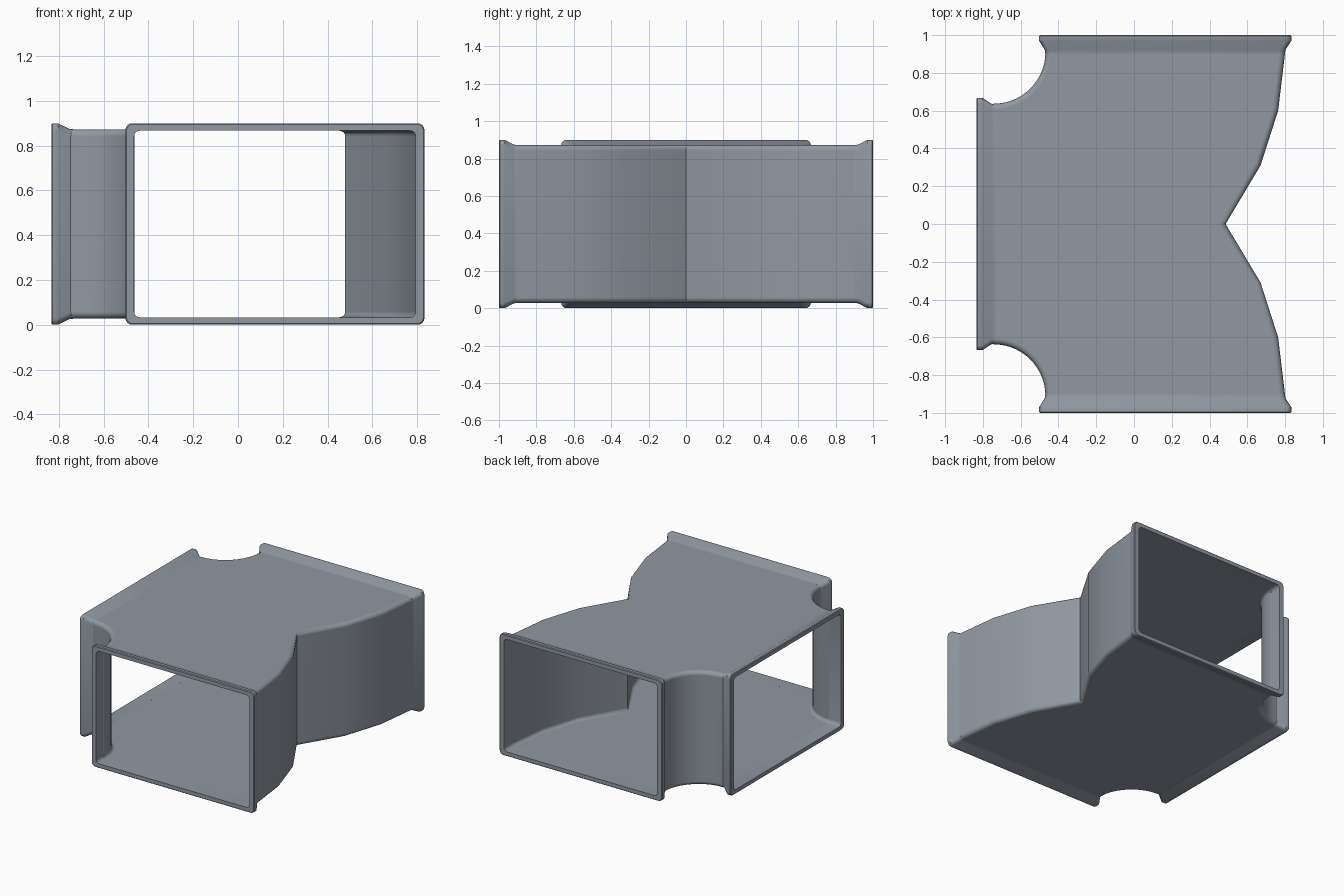
import bpy, bmesh, math
from mathutils import Vector, Matrix

if "Cube" in bpy.data.objects:
    bpy.data.objects.remove(bpy.data.objects["Cube"])

H, MID = 0.9, 0.45          # overall height and mid height
BW, BH = 0.635, 0.423       # half size of the duct body at each mouth
FW, FH = 0.668, 0.45        # half size of the flange
THICK, R = 0.006, 0.03

# Blue-grey sheet metal
metal = bpy.data.materials.new("blue_grey_metal")
metal.diffuse_color = (0.28, 0.315, 0.36, 1)
metal.use_nodes = True
metal.node_tree.nodes["Principled BSDF"].inputs["Base Color"].default_value = metal.diffuse_color


def finish(name, bm):
    mesh = bpy.data.meshes.new(name)
    bm.to_mesh(mesh)
    bm.free()
    mesh.materials.append(metal)
    ob = bpy.data.objects.new(name, mesh)
    bpy.context.collection.objects.link(ob)
    bpy.ops.object.select_all(action='DESELECT')
    ob.select_set(True)
    bpy.context.view_layer.objects.active = ob
    bpy.ops.object.shade_smooth_by_angle(angle=math.radians(35))
    return ob


def rounded_rect(hw, hh, r, n=4):
    pts = []
    for k, (sx, sy) in enumerate([(1, 1), (-1, 1), (-1, -1), (1, -1)]):
        for i in range(n + 1):
            a = math.pi / 2 * (k + i / n)
            pts.append((sx * (hw - r) + r * math.cos(a), sy * (hh - r) + r * math.sin(a)))
    return pts


def offset(poly, mouths, d):
    """Move every wall inwards by d, keeping the mouth edges in place."""
    out, n = [], len(poly)
    for i in range(n):
        p0, p, p1 = poly[i - 1], poly[i], poly[(i + 1) % n]
        u, v = (p - p0).normalized(), (p1 - p).normalized()
        nu, nv = Vector((-u.y, u.x)), Vector((-v.y, v.x))
        du = 0 if (i - 1) % n in mouths else d
        dv = 0 if i in mouths else d
        det = nu.x * nv.y - nu.y * nv.x
        if abs(det) < 1e-4:
            out.append(p + nv * d)
        else:
            out.append(p + Vector(((du * nv.y - dv * nu.y) / det,
                                   (dv * nu.x - du * nv.x) / det)))
    return out


# Duct body: plan outline with V-shaped wall and two scooped inner corners
right = [(0.801, -0.915), (0.763, -0.6), (0.67, -0.31), (0.485, 0)]
right += [(x, -y) for x, y in reversed(right[:-1])]
cx, cy, r, steps = -0.742, 0.91, 0.273, 14
scoop = [(cx + r * math.cos(t), cy - r * math.sin(t))
         for t in (math.pi / 2 * i / steps for i in range(steps + 1))]
left = [(-0.469, 0.915)] + scoop + [(-0.75, BW)]
left += [(x, -y) for x, y in reversed(left)]
outline = [Vector(p) for p in right + left]
count = len(outline)
mouths = {len(right) - 1, len(right) + len(left) // 2 - 1, count - 1}

# Rounded wall profile as (height, inset) levels
curve = [(R * (1 - math.sin(a)), R * (1 - math.cos(a)))
         for a in (math.pi / 2 * (1 - i / 4) for i in range(5))]
levels = [(MID - BH + z, d) for z, d in curve]
levels += [(H - z, d) for z, d in reversed(levels)]
bm = bmesh.new()
rings = [[bm.verts.new((p.x, p.y, z)) for p in offset(outline, mouths, d)] for z, d in levels]
for a, b in zip(rings, rings[1:]):
    for i in range(count):
        if i not in mouths:
            j = (i + 1) % count
            bm.faces.new((a[i], a[j], b[j], b[i]))
bm.faces.new(rings[-1])
bm.faces.new(list(reversed(rings[0])))
body = finish("duct_body", bm)
solid = body.modifiers.new("sheet", 'SOLIDIFY')
solid.thickness = THICK
solid.offset = -1
weighted = body.modifiers.new("weighted", 'WEIGHTED_NORMAL')
weighted.keep_sharp = True


# Flanges: flared collar swept around each rectangular mouth
def flange(name, loc, angle):
    section = [(0.1, BW, BH, R), (0.08, BW + 0.001, BH + 0.001, R),
               (0.03, FW, FH, 0.03), (0.005, FW, FH, 0.03),
               (0, FW - 0.005, FH - 0.005, 0.027),
               (0, BW - THICK, BH - THICK, 0.026), (0.1, BW - THICK, BH - THICK, 0.026)]
    bm = bmesh.new()
    loops = [[bm.verts.new((x, y, z)) for x, z in rounded_rect(w, h, rad)]
             for y, w, h, rad in section]
    n = len(loops[0])
    for k, a in enumerate(loops):
        b = loops[(k + 1) % len(loops)]
        for i in range(n):
            j = (i + 1) % n
            bm.faces.new((a[i], a[j], b[j], b[i]))
    bmesh.ops.recalc_face_normals(bm, faces=bm.faces)
    bm.transform(Matrix.Translation(loc) @ Matrix.Rotation(angle, 4, 'Z'))
    finish(name, bm)


flange("front_flange", (0.165, -1, MID), 0)
flange("back_flange", (0.165, 1, MID), math.pi)
flange("side_flange", (-0.833, 0, MID), -math.pi / 2)
